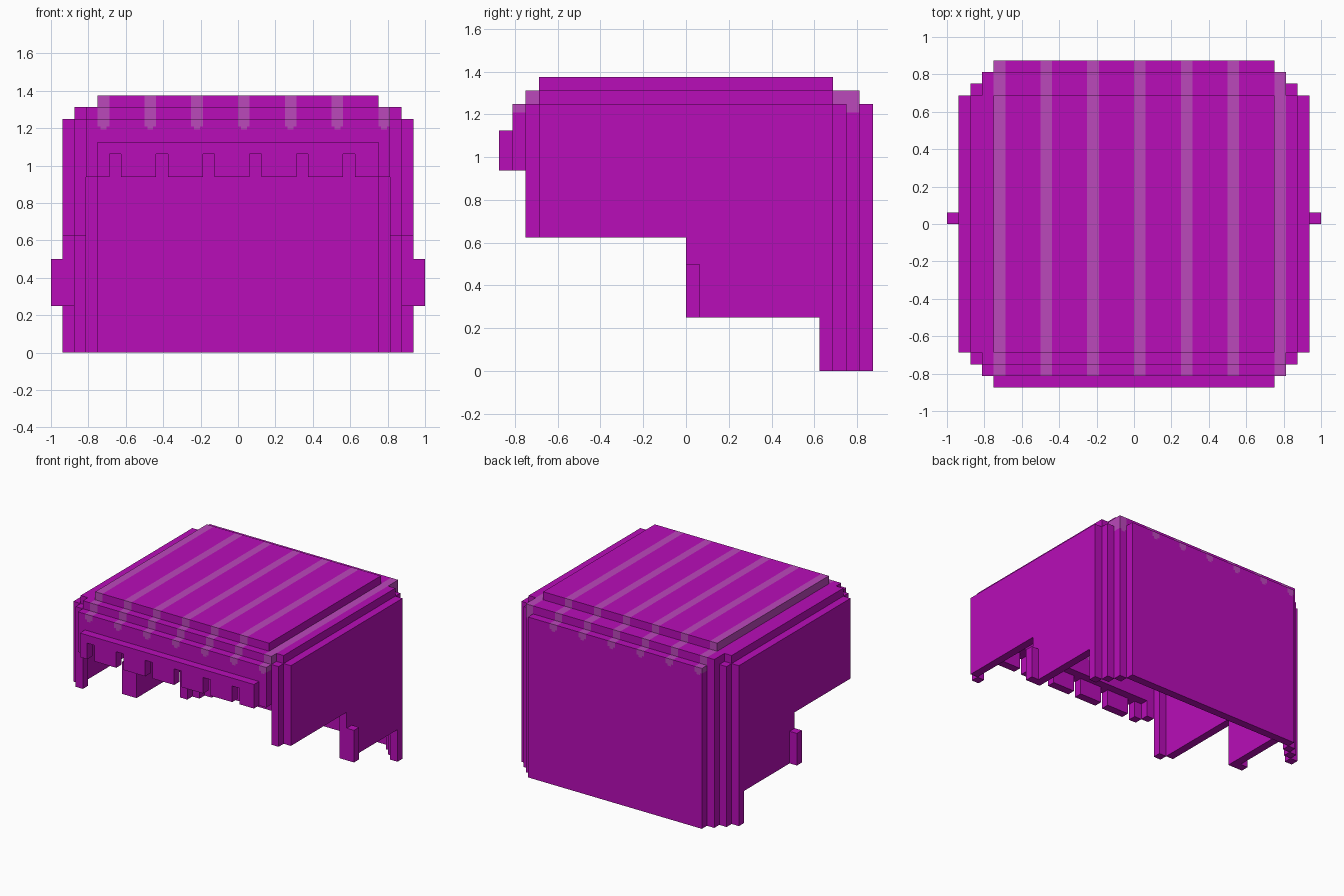
import bpy
import bmesh
from mathutils import Vector

U = 1 / 16  # one block

cube = bpy.data.objects.get("Cube")
if cube:
    bpy.data.objects.remove(cube)


def make_material(name, rgb):
    mat = bpy.data.materials.new(name)
    mat.use_nodes = True
    mat.diffuse_color = (*rgb, 1)
    mat.node_tree.nodes["Principled BSDF"].inputs["Base Color"].default_value = (*rgb, 1)
    return mat


PURPLE = make_material("purple", (0.48, 0.004, 0.48))
PALE = make_material("pale_purple", (0.5, 0.065, 0.5))
STRIPES = range(-12, 13, 4)
TIP, TIP_TOP = 19.1, 19.35


def in_stripe(p):
    """Stripe rule: every fourth block above the tip height, tips rounded off."""
    across = (p.x + 12) % 4
    inset = 0.25 if p.z < TIP_TOP else 0
    return p.z > TIP and inset < across < 1 - inset


def paint_stripes(bm):
    cuts = [((0, 0, z), (0, 0, 1)) for z in (TIP, TIP_TOP)]
    cuts += [((x + d, 0, 0), (1, 0, 0)) for x in STRIPES for d in (0, 0.25, 0.75, 1)]
    for co, no in cuts:
        bmesh.ops.bisect_plane(bm, geom=bm.verts[:] + bm.edges[:] + bm.faces[:],
                               plane_co=co, plane_no=no, dist=1e-5)
    bm.normal_update()
    for f in bm.faces:
        f.material_index = int(in_stripe(f.calc_center_median() - f.normal * 0.02))


def prism(name, outline, direction):
    """Extrude a flat outline, in block units, into a solid part."""
    bm = bmesh.new()
    face = bm.faces.new([bm.verts.new(p) for p in outline])
    moved = bmesh.ops.extrude_face_region(bm, geom=[face], use_keep_orig=True)
    verts = [g for g in moved["geom"] if isinstance(g, bmesh.types.BMVert)]
    bmesh.ops.translate(bm, verts=verts, vec=Vector(direction))
    bmesh.ops.recalc_face_normals(bm, faces=bm.faces[:])
    if max(v.co.z for v in bm.verts) > TIP:
        paint_stripes(bm)
    bmesh.ops.scale(bm, vec=(U, U, U), verts=bm.verts[:])
    mesh = bpy.data.meshes.new(name)
    bm.to_mesh(mesh)
    bm.free()
    mesh.materials.append(PURPLE)
    mesh.materials.append(PALE)
    obj = bpy.data.objects.new(name, mesh)
    bpy.context.collection.objects.link(obj)
    return obj


def box(name, x, y, z):
    base = [(x[0], y[0], z[0]), (x[1], y[0], z[0]), (x[1], y[1], z[0]), (x[0], y[1], z[0])]
    return prism(name, base, (0, 0, z[1] - z[0]))


# Roof: top plate with a stepped rim below it
box("top_plate", (-12, 12), (-11, 11), (21, 22))
box("front_rim", (-13, 13), (-12, -11), (20, 21))
box("back_rim", (-13, 13), (11, 13), (20, 21))

# Front and back walls
box("front_wall", (-12, 12), (-13, -12), (17, 20))
box("back_wall", (-12, 12), (13, 14), (0, 20))

# Fringe with narrow notches along its lower edge
fringe = [(-12, 18), (-12, 15)]
for x in range(-11, 10, 4):
    fringe += [(x, 15), (x, 17), (x + 1, 17), (x + 1, 15)]
fringe += [(12, 15), (12, 18)]
prism("fringe", [(x, -14, z) for x, z in fringe], (0, 1, 0))

# Sides, mirrored left and right
side_outline = [(-11, 10), (0, 10), (0, 4), (10, 4), (10, 0), (11, 0), (11, 20), (-11, 20)]
for side, s in (("left", 1), ("right", -1)):
    def span(a, b):
        return sorted((s * a, s * b))

    prism(f"{side}_side_wall", [(s * 14, y, z) for y, z in side_outline], (s, 0, 0))
    box(f"{side}_rim", span(12, 14), (-11, 11), (20, 21))
    box(f"{side}_back_inner_corner", span(12, 13), (12, 13), (0, 20))
    box(f"{side}_back_outer_corner", span(13, 14), (11, 12), (0, 20))
    box(f"{side}_front_inner_corner", span(12, 13), (-13, -12), (15, 20))
    box(f"{side}_front_outer_corner", span(13, 14), (-12, -11), (10, 20))
    box(f"{side}_side_tab", span(15, 16), (0, 1), (4, 8))
